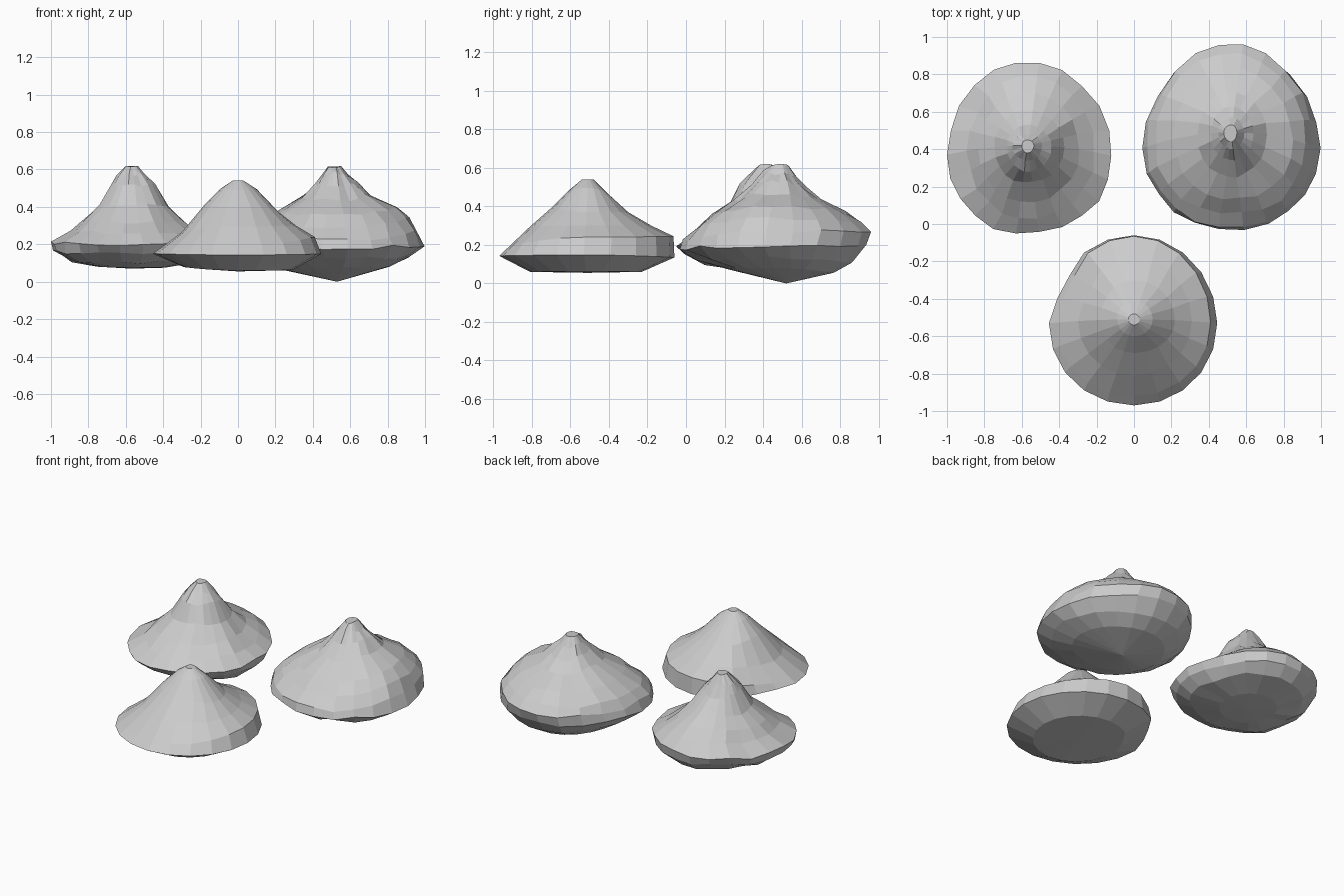
import bpy, bmesh, math, random


def mound(name, peak, rings, sides, rough=0.0, base=(0, 0, 0), dents=(), egg=0.0, seed=1):
    """Loft uneven rings around a peak. Each ring: (radius, height) right, back, left, front.
    dents: (angle, width, radius factor, first ring). egg: forward shift of the wide part."""
    rnd = random.Random(seed)
    bm = bmesh.new()
    loops = []
    for k, ring in enumerate(rings):
        loop = []
        for i in range(sides):
            a = 2 * math.pi * i / sides
            c, s = math.cos(a), math.sin(a)
            rx, zx = ring[0] if c >= 0 else ring[2]
            ry, zy = ring[1] if s >= 0 else ring[3]
            x, y, z = c * rx, s * ry, zx * c * c + zy * s * s
            f = 1.0
            for ang, width, factor, first in dents:
                d = abs((math.degrees(a) - ang + 180) % 360 - 180)
                if k >= first and d < width:
                    f *= 1 + (factor - 1) * (1 - d / width)
            if 0 < k < len(rings) - 1:
                f *= 1 + rnd.uniform(-rough, rough)
                z += rnd.uniform(-rough, rough) * 0.4
            y -= egg * c * c * (rx / 0.45) ** 2
            loop.append(bm.verts.new((peak[0] + x * f, peak[1] + y * f, z)))
        loops.append(loop)
    for top, low in zip(loops, loops[1:]):
        for i in range(sides):
            j = (i + 1) % sides
            bm.faces.new((top[i], low[i], low[j], top[j]))
    # Cap and underside
    bm.faces.new(loops[0])
    tip = bm.verts.new(base)
    for i in range(sides):
        bm.faces.new((loops[-1][(i + 1) % sides], loops[-1][i], tip))
    bmesh.ops.recalc_face_normals(bm, faces=bm.faces)
    me = bpy.data.meshes.new(name)
    bm.to_mesh(me)
    bm.free()
    ob = bpy.data.objects.new(name, me)
    bpy.context.collection.objects.link(ob)
    return ob


# Smooth cone at the front
mound("front_cone", (0, -0.51), [
    ((.03, .54), (.03, .54), (.03, .54), (.03, .54)),
    ((.10, .495), (.10, .47), (.09, .50), (.09, .49)),
    ((.22, .37), (.21, .37), (.18, .41), (.18, .40)),
    ((.31, .30), (.33, .30), (.30, .265), (.30, .295)),
    ((.41, .24), (.445, .245), (.42, .175), (.41, .19)),
    ((.445, .148), (.45, .135), (.455, .15), (.46, .143)),
    ((.29, .062), (.28, .06), (.29, .078), (.30, .06)),
], 20, base=(0, -.51, .055), dents=[(152, 22, .9, 3)], egg=.02)

# Eroded steep mound at back left
mound("left_mound", (-0.57, 0.42), [
    ((.035, .62), (.03, .615), (.03, .62), (.04, .615)),
    ((.08, .57), (.06, .57), (.08, .56), (.08, .57)),
    ((.13, .52), (.11, .49), (.11, .52), (.14, .51)),
    ((.20, .41), (.19, .42), (.18, .40), (.20, .41)),
    ((.28, .32), (.28, .36), (.26, .325), (.30, .32)),
    ((.36, .27), (.37, .31), (.32, .27), (.39, .26)),
    ((.45, .22), (.455, .235), (.43, .21), (.47, .19)),
    ((.43, .17), (.43, .18), (.41, .16), (.43, .145)),
    ((.36, .11), (.36, .12), (.33, .11), (.33, .10)),
    ((.18, .075), (.18, .08), (.18, .08), (.18, .075)),
], 22, rough=.025, base=(-.57, .40, .07), egg=.055, seed=4)

# Broad rounded mound at back right
mound("right_mound", (0.52, 0.49), [
    ((.03, .62), (.04, .615), (.04, .615), (.05, .61)),
    ((.07, .57), (.08, .56), (.07, .57), (.09, .58)),
    ((.12, .53), (.14, .49), (.11, .52), (.15, .51)),
    ((.19, .47), (.22, .43), (.18, .455), (.24, .43)),
    ((.33, .405), (.34, .37), (.31, .38), (.36, .35)),
    ((.40, .34), (.43, .31), (.41, .31), (.44, .28)),
    ((.445, .27), (.48, .265), (.455, .25), (.50, .22)),
    ((.48, .195), (.46, .20), (.47, .19), (.52, .18)),
    ((.40, .13), (.38, .11), (.40, .13), (.43, .13)),
    ((.29, .08), (.28, .055), (.29, .065), (.28, .075)),
], 22, rough=.025, base=(.53, .52, 0), egg=.075, seed=9)
